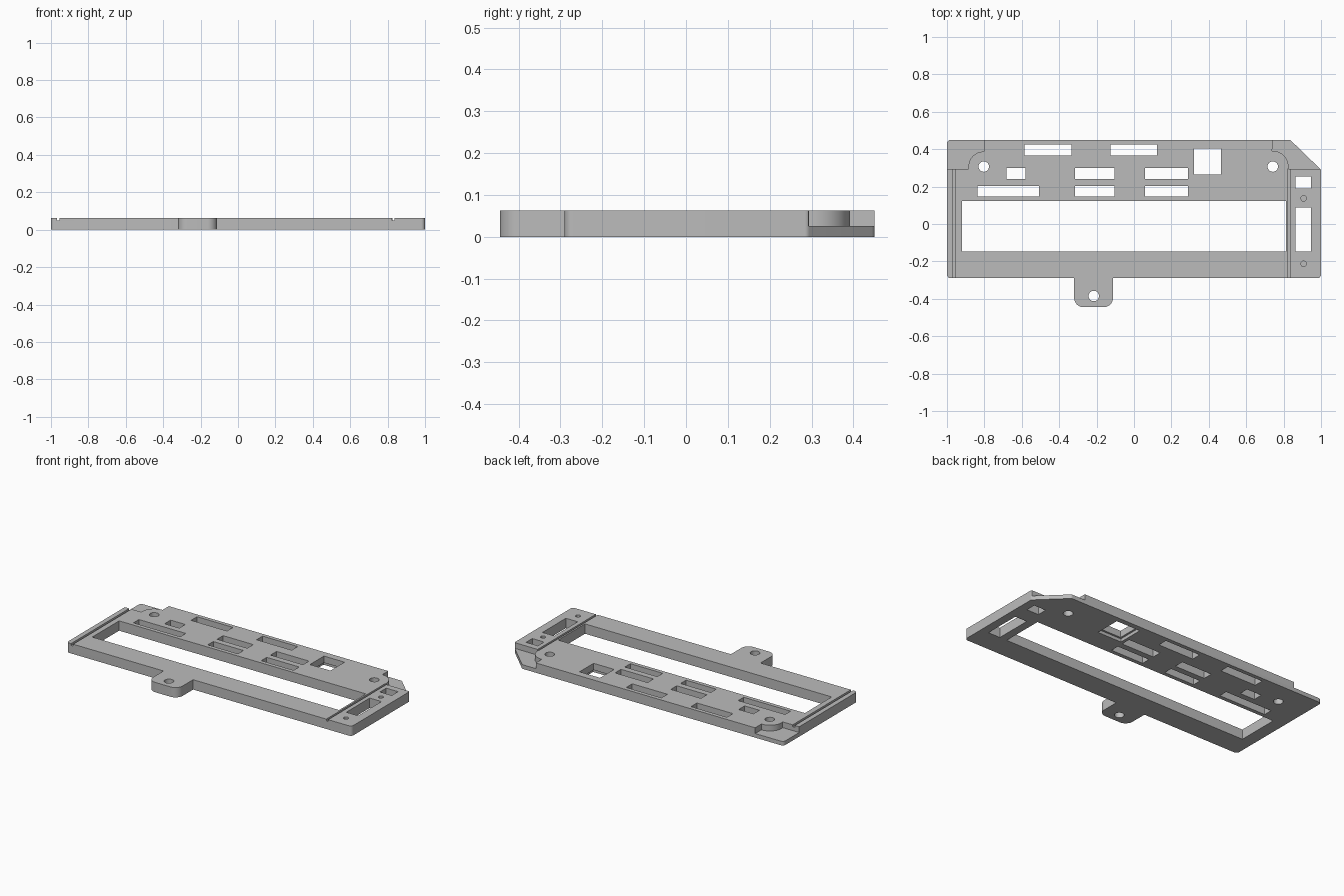
import bpy
import bmesh
import math
from mathutils import Vector

cube = bpy.data.objects.get("Cube")
if cube:
    bpy.data.objects.remove(cube, do_unlink=True)

HEIGHT = 0.0625
SHELF = 0.026
LOW, HIGH = -0.1, 0.2          # overshoot for through cuts

grey = bpy.data.materials.new("plain grey")
grey.use_nodes = True
grey.diffuse_color = (0.5, 0.5, 0.5, 1)
grey.node_tree.nodes["Principled BSDF"].inputs["Base Color"].default_value = (0.5, 0.5, 0.5, 1)


def rounded(corners, steps=8):
    """Outline from (x, y, radius) corners."""
    points = []
    for i, (x, y, r) in enumerate(corners):
        p = Vector((x, y))
        if r == 0:
            points.append(p)
            continue
        a = (Vector(corners[i - 1][:2]) - p).normalized()
        b = (Vector(corners[(i + 1) % len(corners)][:2]) - p).normalized()
        half = a.angle(b) / 2
        centre = p + (a + b).normalized() * (r / math.sin(half))
        start = p + a * (r / math.tan(half)) - centre
        end = p + b * (r / math.tan(half)) - centre
        points += [centre + start.lerp(end, k / steps).normalized() * r
                   for k in range(steps + 1)]
    return points


def arc(cx, cy, r, start, end, steps=12):
    return [(cx + r * math.cos(math.radians(start + (end - start) * k / steps)),
             cy + r * math.sin(math.radians(start + (end - start) * k / steps)))
            for k in range(steps + 1)]


def box(x0, x1, y0, y1):
    return [(x0, y0), (x1, y0), (x1, y1), (x0, y1)]


def prism(name, outline, z0, z1):
    bm = bmesh.new()
    face = bm.faces.new([bm.verts.new((p[0], p[1], z0)) for p in outline])
    top = bmesh.ops.extrude_face_region(bm, geom=[face])["geom"]
    bmesh.ops.translate(bm, vec=(0, 0, z1 - z0),
                        verts=[v for v in top if isinstance(v, bmesh.types.BMVert)])
    bmesh.ops.recalc_face_normals(bm, faces=bm.faces[:])
    mesh = bpy.data.meshes.new(name)
    bm.to_mesh(mesh)
    bm.free()
    mesh.materials.append(grey)
    obj = bpy.data.objects.new(name, mesh)
    bpy.context.collection.objects.link(obj)
    return obj


# Plate with the front mounting tab and the clipped rear corner
plate = prism("mounting_plate", rounded([
    (-1, -0.29, 0.02), (-0.32, -0.29, 0), (-0.32, -0.445, 0.05),
    (-0.112, -0.445, 0.05), (-0.112, -0.29, 0), (1, -0.29, 0.02),
    (1, 0.29, 0.015), (0.835, 0.45, 0.02), (-1, 0.45, 0.02)]), 0, HEIGHT)
bpy.ops.object.select_all(action="DESELECT")
plate.select_set(True)
bpy.context.view_layer.objects.active = plate


def cut(outline, z0=LOW, z1=HIGH):
    cutter = prism("cutter", outline, z0, z1)
    cutter.hide_render = True
    mod = plate.modifiers.new("cut", "BOOLEAN")
    mod.operation = "DIFFERENCE"
    mod.solver = "EXACT"
    mod.object = cutter
    bpy.ops.object.modifier_apply(modifier=mod.name)
    bpy.data.objects.remove(cutter, do_unlink=True)


# Lowered rear corners, curving around the screw holes
cut([(-1.1, 0.293)] + arc(-0.805, 0.307, 0.08, 190, 87) + [(-0.80, 0.5), (-1.1, 0.5)], SHELF)
cut([(1.1, 0.293)] + arc(0.742, 0.307, 0.084, -9, 92) + [(0.74, 0.5), (1.1, 0.5)], SHELF)

# Long window
cut(box(-0.92, 0.812, -0.147, 0.122))

# Rear, middle and inner rows of slots
rows = [
    (0.365, 0.425, [(-0.585, -0.333), (-0.125, 0.122)]),
    (0.24, 0.30, [(-0.683, -0.58), (-0.315, -0.103), (0.06, 0.288)]),
    (0.147, 0.202, [(-0.837, -0.508), (-0.315, -0.103), (0.06, 0.288)]),
]
for y0, y1, spans in rows:
    for x0, x1 in spans:
        cut(box(x0, x1, y0, y1))

# Square opening with a shallow recess underneath
cut(box(0.32, 0.464, 0.264, 0.405))
cut(box(0.308, 0.476, 0.252, 0.417), LOW, 0.02)

# Left end slots
cut(box(0.863, 0.946, 0.19, 0.253))
cut(box(0.863, 0.946, -0.147, 0.088))

# Screw holes
for x, y in [(-0.803, 0.307), (0.742, 0.307), (-0.215, -0.385)]:
    cut(arc(x, y, 0.028, 0, 345, 23))

# Small blind pilot holes
for x, y in [(0.907, 0.137), (0.907, -0.213)]:
    cut(arc(x, y, 0.015, 0, 337.5, 15), 0.03)

# Shallow grooves across both ends
for x0, x1 in [(-0.969, -0.954), (0.823, 0.836)]:
    cut(box(x0, x1, -0.5, 0.296), HEIGHT - 0.012)

bpy.ops.object.shade_smooth_by_angle(angle=math.radians(30))
